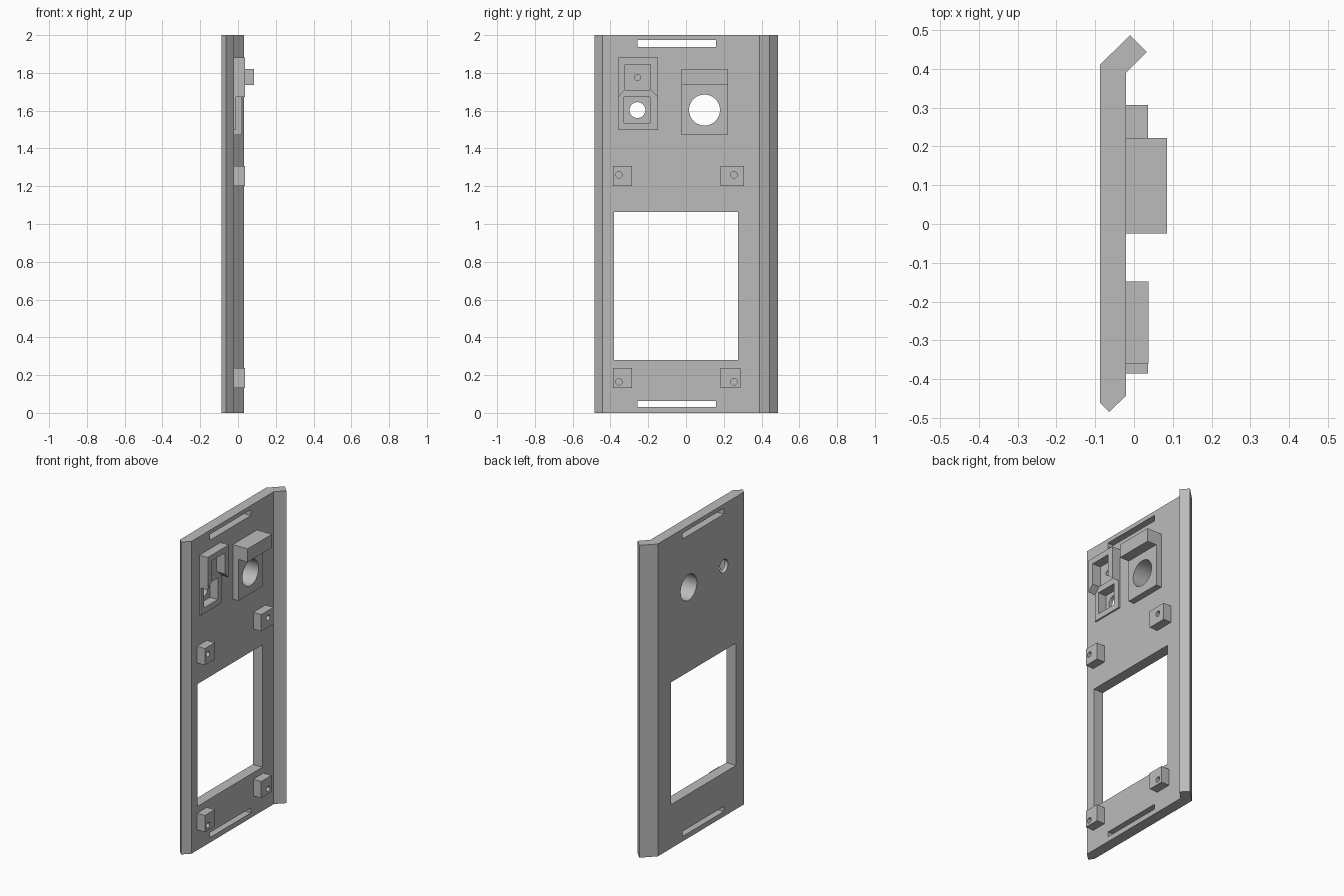
import bpy, bmesh, math
from mathutils import Matrix

if "Cube" in bpy.data.objects:
    bpy.data.objects.remove(bpy.data.objects["Cube"])

grey = bpy.data.materials.new("plain grey")
grey.use_nodes = True
COLOUR = (0.5, 0.5, 0.5, 1)
grey.diffuse_color = COLOUR
grey.node_tree.nodes["Principled BSDF"].inputs["Base Color"].default_value = COLOUR


def finish(bm, name):
    bmesh.ops.recalc_face_normals(bm, faces=bm.faces)
    mesh = bpy.data.meshes.new(name)
    bm.to_mesh(mesh)
    bm.free()
    mesh.materials.append(grey)
    ob = bpy.data.objects.new(name, mesh)
    bpy.context.collection.objects.link(ob)
    return ob


def prism(name, outline, shift):
    """Extrude a flat outline along the shift vector."""
    bm = bmesh.new()
    face = bm.faces.new([bm.verts.new(p) for p in outline])
    new = bmesh.ops.extrude_face_region(bm, geom=[face])["geom"]
    bmesh.ops.translate(bm, vec=shift, verts=[v for v in new if isinstance(v, bmesh.types.BMVert)])
    return finish(bm, name)


def slab(name, outline, x0, x1):
    """Extrude a y-z outline from x0 to x1."""
    return prism(name, [(x0, y, z) for y, z in outline], (x1 - x0, 0, 0))


def box(name, x, y, z):
    return slab(name, [(y[0], z[0]), (y[1], z[0]), (y[1], z[1]), (y[0], z[1])], *x)


def bore(y, z, radius, x0, x1):
    bm = bmesh.new()
    turn = Matrix.Translation(((x0 + x1) / 2, y, z)) @ Matrix.Rotation(math.pi / 2, 4, "Y")
    bmesh.ops.create_cone(bm, cap_ends=True, segments=48, radius1=radius, radius2=radius,
                          depth=x1 - x0, matrix=turn)
    return finish(bm, "cutter")


def cut(ob, *cutters):
    bpy.context.view_layer.objects.active = ob
    for c in cutters:
        mod = ob.modifiers.new("cut", "BOOLEAN")
        mod.operation, mod.solver, mod.object = "DIFFERENCE", "EXACT", c
        bpy.ops.object.modifier_apply(modifier=mod.name)
        bpy.data.objects.remove(c)


FACE = -0.02          # inner surface of the panel
ROOT = FACE - 0.005   # attached parts sink in slightly
THROUGH = (-0.2, 0.2)

# Panel with one bevelled edge and one folded lip
profile = [(-0.088, -0.46), (-0.064, -0.485), (FACE, -0.442), (FACE, 0.39),
           (0.033, 0.443), (-0.01, 0.487), (-0.088, 0.41)]
panel = prism("panel", [(x, y, 0) for x, y in profile], (0, 0, 2))

# Window, slots, round openings and button pocket
button_y, button_z = -0.257, 1.603
pocket = ((-0.328, -0.19), (1.534, 1.672))
cut(panel,
    box("cutter", THROUGH, (-0.381, 0.275), (0.28, 1.063)),
    box("cutter", THROUGH, (-0.257, 0.159), (1.936, 1.973)),
    box("cutter", THROUGH, (-0.257, 0.159), (0.032, 0.064)),
    box("cutter", (-0.065, 0.1), *pocket),
    bore(button_y, button_z, 0.042, *THROUGH),
    bore(0.098, 1.603, 0.082, *THROUGH))

# Round-opening mount with a raised ledge
mount = box("round_mount", (ROOT, 0.02), (-0.024, 0.222), (1.47, 1.74))
cut(mount, bore(0.098, 1.603, 0.082, *THROUGH))
ledge = box("mount_ledge", (ROOT, 0.085), (-0.024, 0.222), (1.735, 1.82))

# Tall arch with mitred feet
arch = slab("tall_arch", [(-0.36, 1.672), (-0.36, 1.881), (-0.148, 1.881), (-0.148, 1.672),
                          (-0.188, 1.71), (-0.188, 1.844), (-0.323, 1.844), (-0.323, 1.71)],
            ROOT, 0.038)
cut(panel, bore(button_y, 1.775, 0.016, -0.06, 0.1))

# Low frame around the button pocket
frame = slab("low_frame", [(-0.36, 1.497), (-0.148, 1.497), (-0.148, 1.672), (-0.188, 1.71),
                           (-0.323, 1.71), (-0.36, 1.672)], ROOT, -0.01)
cut(frame, box("cutter", THROUGH, *pocket))

# Four screw bosses
bosses = [("upper_front", (-0.386, -0.286), (1.2, 1.307), -0.355, 1.26),
          ("upper_back", (0.183, 0.307), (1.2, 1.307), 0.254, 1.26),
          ("lower_front", (-0.386, -0.286), (0.132, 0.238), -0.355, 0.164),
          ("lower_back", (0.183, 0.288), (0.132, 0.238), 0.254, 0.164)]
parts = [panel, mount, ledge, arch, frame]
for name, ys, zs, hole_y, hole_z in bosses:
    boss = box(name + "_boss", (ROOT, 0.036), ys, zs)
    cut(boss, bore(hole_y, hole_z, 0.017, -0.015, 0.1))
    parts.append(boss)

# Smooth bores, sharp edges
for ob in bpy.context.view_layer.objects:
    ob.select_set(ob in parts)
bpy.context.view_layer.objects.active = panel
bpy.ops.object.shade_smooth_by_angle(angle=math.radians(30))
